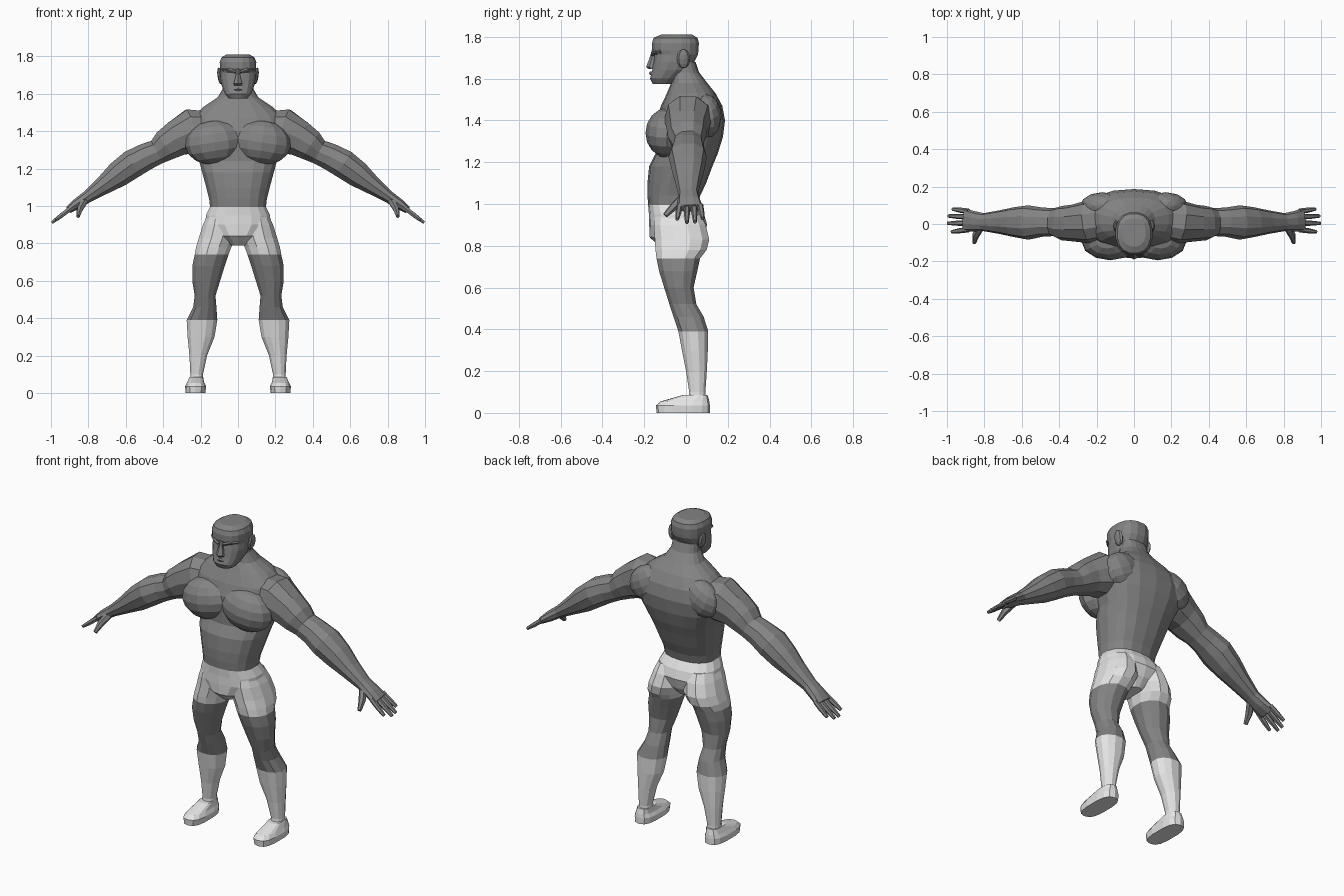
import bpy, bmesh, math
from mathutils import Vector, Matrix


def material(name, v):
    m = bpy.data.materials.new(name)
    m.diffuse_color = (v, v, v, 1)
    return m


SKIN = material("grey skin", 0.23)
CLOTH = material("white cloth", 0.78)


def finish(name, bm, mats, rule=None, mirror=False):
    bmesh.ops.recalc_face_normals(bm, faces=bm.faces)
    if rule:
        for f in bm.faces:
            f.material_index = rule(f.calc_center_median())
    me = bpy.data.meshes.new(name)
    bm.to_mesh(me)
    bm.free()
    for m in mats:
        me.materials.append(m)
    ob = bpy.data.objects.new(name, me)
    bpy.context.collection.objects.link(ob)
    if mirror:
        ob.modifiers.new("mirror", 'MIRROR').use_mirror_merge = False
    return ob


def skin_rings(rings):
    """Join closed rings of points into a capped tube."""
    bm = bmesh.new()
    loops = [[bm.verts.new(p) for p in r] for r in rings]
    n = len(loops[0])
    for a, b in zip(loops, loops[1:]):
        for i in range(n):
            j = (i + 1) % n
            bm.faces.new((a[i], a[j], b[j], b[i]))
    bm.faces.new(loops[0])
    bm.faces.new(loops[-1])
    return bm


def oval(n, power):
    """Unit rounded-square outline."""
    pts = []
    for i in range(n):
        a = 2 * math.pi * (i + 0.5) / n
        c, s = math.cos(a), math.sin(a)
        pts.append((math.copysign(abs(c) ** (2 / power), c),
                    math.copysign(abs(s) ** (2 / power), s)))
    return pts


def stack(rows, n=14, power=2.4):
    """Level rings given as (z, x0, x1, y0, y1)."""
    grow = 1 / math.cos(math.pi / n) ** 0.7
    return skin_rings([[((x0 + x1) / 2 + c * grow * (x1 - x0) / 2,
                         (y0 + y1) / 2 + s * grow * (y1 - y0) / 2, z)
                        for c, s in oval(n, power)] for z, x0, x1, y0, y1 in rows])


def tube(rows, n=10, power=2.2):
    """Rings across a path given as (x, y, z, thickness, depth)."""
    cs = [Vector(r[:3]) for r in rows]
    rings = []
    for i, r in enumerate(rows):
        t = (cs[min(i + 1, len(cs) - 1)] - cs[max(i - 1, 0)]).normalized()
        up = t.cross(Vector((0, 1, 0))).normalized()
        side = up.cross(t)
        rings.append([cs[i] + up * r[3] * c + side * r[4] * s for c, s in oval(n, power)])
    return skin_rings(rings)


def ball(name, loc, scale, rot=0.0, segs=12, rings=8):
    bm = bmesh.new()
    m = (Matrix.Translation(loc) @ Matrix.Rotation(rot, 4, 'Y')
         @ Matrix.Diagonal((*scale, 1)))
    bmesh.ops.create_uvsphere(bm, u_segments=segs, v_segments=rings, radius=1, matrix=m)
    return finish(name, bm, [SKIN], mirror=True)


# Torso with the shorts waist, (z, half width, front, back)
torso = [(.79, .04, -.12, .04), (.84, .11, -.172, .08), (.90, .175, -.175, .10),
         (.95, .172, -.176, .085), (.995, .150, -.18, .055), (1.04, .155, -.183, .067),
         (1.10, .170, -.183, .095), (1.18, .192, -.175, .125), (1.24, .208, -.145, .150),
         (1.32, .245, -.145, .175), (1.40, .265, -.14, .185), (1.47, .25, -.118, .172),
         (1.53, .185, -.09, .140), (1.58, .110, -.07, .100), (1.63, .08, -.065, .062),
         (1.68, .075, -.06, .045)]
finish("torso", stack([(z, -w, w, f, b) for z, w, f, b in torso], 18, 2.4),
       [SKIN, CLOTH], lambda c: int(c.z < .99))

# Chest muscles and shoulder blades
ball("chest_muscle", (.128, -.092, 1.34), (.155, .102, .118), .15)
ball("shoulder_blade", (.17, .10, 1.42), (.12, .07, .10), .5)

# Legs: shorts, bare thigh and knee, long sock
leg = [(.95, .03, .165, -.15, .07), (.90, .01, .188, -.155, .095),
       (.83, .015, .21, -.15, .112), (.78, .035, .225, -.147, .10),
       (.74, .05, .232, -.142, .068), (.68, .07, .245, -.13, .055),
       (.60, .095, .245, -.105, .037), (.52, .12, .232, -.08, .05),
       (.46, .115, .24, -.06, .085), (.39, .11, .275, -.037, .107),
       (.30, .125, .27, -.02, .105), (.20, .165, .26, 0, .10),
       (.10, .187, .255, .015, .093), (.05, .185, .257, .01, .095)]
finish("leg", stack(leg, 12, 2.2), [SKIN, CLOTH],
       lambda c: int(c.z > .74 or c.z < .39), True)

# Shoes
shoe = [(0, .175, .28, -.138, .112), (.035, .17, .283, -.142, .112),
        (.055, .18, .273, -.12, .11), (.085, .186, .26, -.015, .102)]
finish("shoe", stack(shoe, 14, 2.8), [CLOTH], None, True)

# Arms from the shoulder to the knuckles
arm = [(.15, .03, 1.41, .10, .11), (.245, .01, 1.40, .125, .115),
       (.33, .005, 1.36, .100, .098), (.385, .005, 1.325, .088, .092),
       (.43, .01, 1.29, .070, .075), (.49, .01, 1.265, .075, .078),
       (.565, .008, 1.225, .080, .092), (.64, .01, 1.17, .073, .08),
       (.72, .01, 1.11, .052, .063), (.805, .01, 1.05, .034, .048),
       (.86, .015, 1.012, .030, .055), (.905, .02, .98, .02, .062)]
finish("arm", tube(arm), [SKIN], None, True)

# Fingers and thumb
for i, (y0, y1, tip) in enumerate([(-.03, -.042, .975), (.005, .004, .995),
                                   (.038, .043, .992), (.068, .08, .97)]):
    k = (tip - .89) * .75
    finish("finger_%d" % (i + 1),
           tube([(.885, y0, .995, .014, .015), ((.89 + tip) / 2, (y0 + y1) / 2, .99 - k / 2, .014, .014),
                 (tip, y1, .99 - k, .009, .009)], 6), [SKIN], None, True)
finish("thumb", tube([(.82, -.015, 1.03, .022, .022), (.845, -.06, .985, .018, .02),
                      (.855, -.10, .945, .010, .012)], 6), [SKIN], None, True)

# Head, (z, half width, front, back)
head = [(1.575, .05, -.16, -.06), (1.60, .07, -.172, -.03), (1.64, .086, -.162, .02),
        (1.68, .094, -.155, .04), (1.715, .095, -.15, .058), (1.735, .097, -.163, .06),
        (1.77, .098, -.163, .062), (1.795, .088, -.155, .055), (1.81, .062, -.12, .03)]
finish("head", stack([(z, -w, w, f, b) for z, w, f, b in head], 16, 2.4), [SKIN])

# Nose, a wedge widening downwards
finish("nose", stack([(1.645, -.022, .022, -.175, -.13), (1.655, -.024, .024, -.188, -.13),
                      (1.70, -.012, .012, -.172, -.13), (1.735, -.01, .01, -.162, -.13)], 6, 2),
       [SKIN])

# Brows, lips and ears
finish("brow", tube([(.012, -.158, 1.715, .008, .012), (.045, -.152, 1.728, .010, .012),
                     (.08, -.118, 1.73, .007, .012)], 6), [SKIN], None, True)
finish("lips", tube([(-.04, -.148, 1.618, .006, .01), (0, -.167, 1.626, .010, .01),
                     (.04, -.148, 1.618, .006, .01)], 6), [SKIN])
ball("ear", (.096, -.012, 1.695), (.014, .032, .046), .15, 8, 6)
